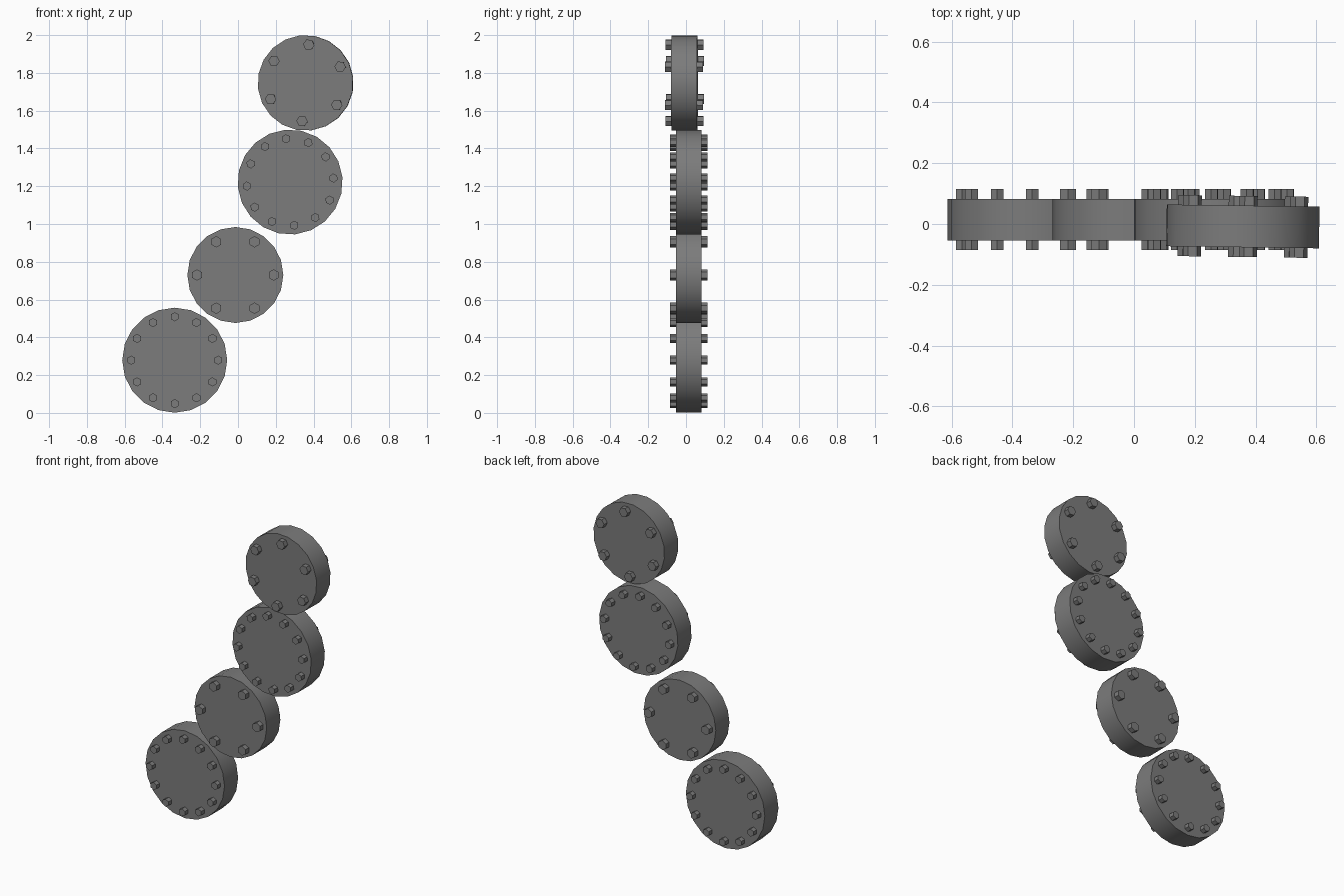
import bpy
from math import radians, sin, cos, pi
from mathutils import Matrix, Vector

if "Cube" in bpy.data.objects:
    bpy.data.objects.remove(bpy.data.objects["Cube"])

# Single dark grey metal
metal = bpy.data.materials.new("dark_grey_metal")
metal.use_nodes = True
GREY = (0.2, 0.2, 0.2, 1)
metal.diffuse_color = GREY
metal.node_tree.nodes["Principled BSDF"].inputs["Base Color"].default_value = GREY


def cylinder(name, sides, radius, length, matrix, smooth):
    """Cylinder whose axis is the local y axis of the matrix."""
    bpy.ops.mesh.primitive_cylinder_add(vertices=sides, radius=radius, depth=length)
    obj = bpy.context.object
    obj.name = name
    obj.matrix_world = matrix @ Matrix.Rotation(pi / 2, 4, 'X')
    obj.data.materials.append(metal)
    if smooth:
        bpy.ops.object.shade_smooth_by_angle(angle=radians(30))
    return obj


def bolted_disc(name, centre, radius, bolts, ring, bolt_radius, spin, yaw=0):
    """Thick round plate with a ring of hexagonal bolts passing through it."""
    base = (Matrix.Translation(centre) @ Matrix.Rotation(radians(yaw), 4, 'Z')
            @ Matrix.Rotation(-radians(spin), 4, 'Y'))
    cylinder(name + "_disc", 20, radius, 0.137, base, True)
    for i in range(bolts):
        a = 2 * pi * i / bolts
        place = base @ Matrix.Translation(Vector((ring * cos(a), 0, ring * sin(a))))
        cylinder(f"{name}_bolt_{i + 1}", 6, bolt_radius, 0.201, place, False)


# Chain of discs from the ground up
bolted_disc("bottom", (-0.335, 0.0145, 0.279), 0.278, 12, 0.23, 0.024, 0)
bolted_disc("lower_middle", (-0.014, 0.0145, 0.73), 0.254, 6, 0.203, 0.03, 0)
bolted_disc("upper_middle", (0.276, 0.0145, 1.222), 0.278, 12, 0.23, 0.024, 5.3)
bolted_disc("top", (0.358, -0.008, 1.747), 0.253, 6, 0.203, 0.03, 25, -0.8)
